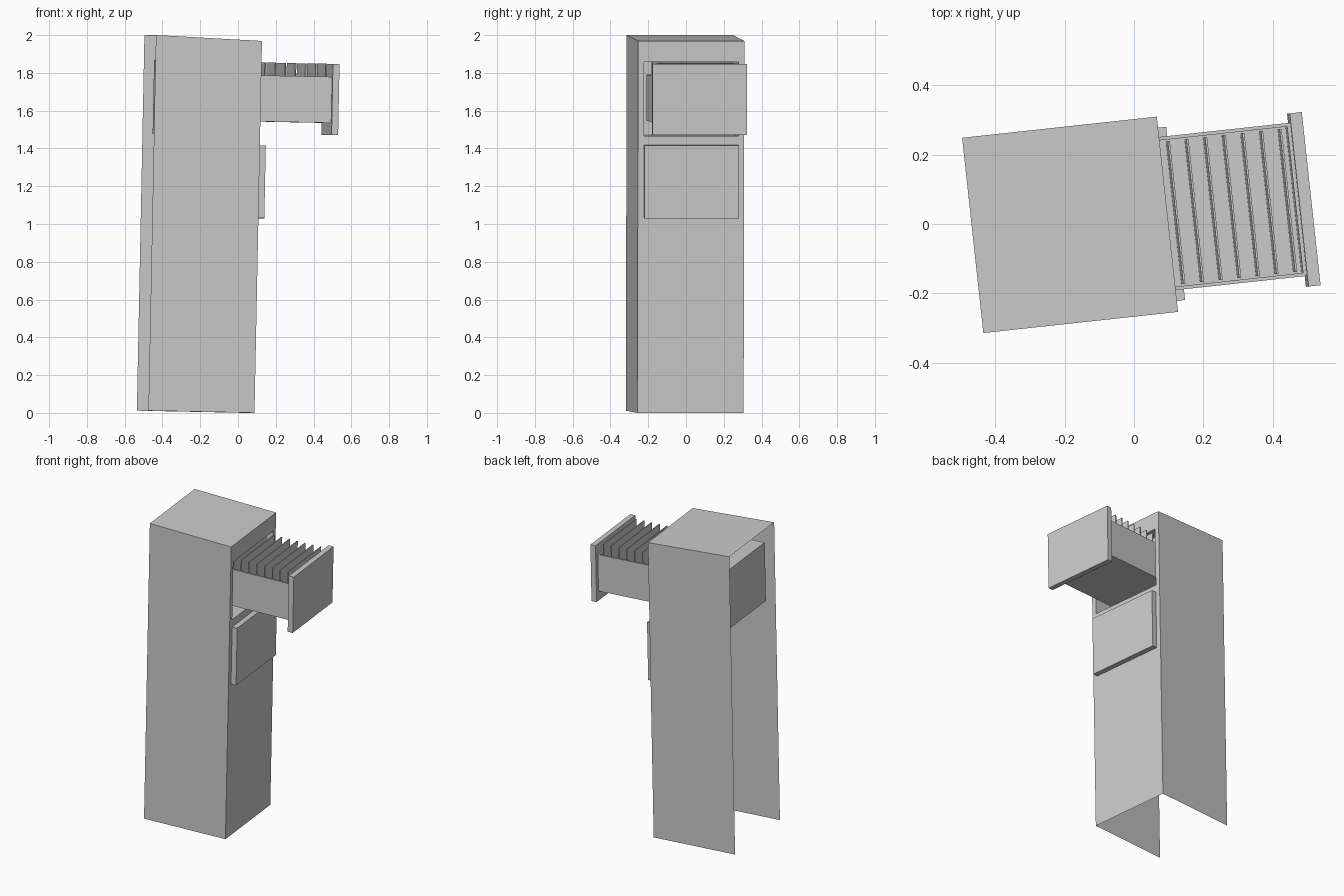
import bpy, bmesh
from math import radians
from mathutils import Matrix

if "Cube" in bpy.data.objects:
    bpy.data.objects.remove(bpy.data.objects["Cube"])

# Whole cabinet is yawed and leans slightly toward its drawer side (local x = drawer direction)
POSE = Matrix.Rotation(radians(6.2), 4, 'Z') @ Matrix.Rotation(radians(1.16), 4, 'Y')
POSE = Matrix.Translation((0, 0, 0.0015)) @ POSE
YC = 0.0175                      # local centre line of the cabinet
FRONT, REAR = 0.059, -0.506      # local x of the front sheet and open rear
Z0, Z1 = 1.467, 1.857            # upper drawer opening


def finish(name, bm):
    mesh = bpy.data.meshes.new(name)
    bm.to_mesh(mesh)
    bm.free()
    ob = bpy.data.objects.new(name, mesh)
    ob.matrix_world = POSE
    bpy.context.collection.objects.link(ob)
    return ob


def box(name, x0, x1, half, z0, z1, yc=YC):
    bm = bmesh.new()
    bmesh.ops.create_cube(bm, size=1)
    for v in bm.verts:
        v.co = (x0 + (x1 - x0) * (v.co.x + .5), yc + v.co.y * 2 * half,
                z0 + (z1 - z0) * (v.co.z + .5))
    return finish(name, bm)


def ring(bm, x, half, z0, z1):
    return [bm.verts.new((x, YC + s * half, z)) for s, z in
            ((-1, z0), (1, z0), (1, z1), (-1, z1))]


# Cabinet shell: open back and bottom, with a recessed bay for the upper drawer
bm = bmesh.new()
outer = ring(bm, FRONT, 0.283, 0, 1.969)
rear = ring(bm, REAR, 0.283, 0, 1.989)
hole = ring(bm, FRONT, 0.252, Z0, Z1)
bay = ring(bm, -0.455, 0.252, Z0, Z1)
for i in range(4):
    j = (i + 1) % 4
    bm.faces.new((outer[i], outer[j], hole[j], hole[i]))
    bm.faces.new((hole[i], hole[j], bay[j], bay[i]))
    if i:                                    # no bottom sheet
        bm.faces.new((rear[i], rear[j], outer[j], outer[i]))
bm.faces.new(bay)
finish("cabinet_shell", bm)

# Drawer fronts
box("lower_drawer_front", FRONT, 0.094, 0.251, 1.031, 1.417)
box("upper_drawer_front", 0.443, 0.478, 0.251, 1.480, 1.856)

# Open tray of the pulled-out drawer
TX0, TX1, TZ0, TZ1, T = -0.11, 0.443, 1.543, 1.787, 0.010
box("tray_floor", TX0, TX1, 0.222, TZ0, TZ0 + T, YC + .002)
for side, s in (("near", -1), ("far", 1)):
    box("tray_side_" + side, TX0, TX1, T / 2, TZ0, TZ1, YC + .002 + s * (0.222 - T / 2))
box("tray_back", TX0, TX0 + T, 0.212, TZ0, TZ1, YC + .002)
box("tray_front", TX1 - T, TX1, 0.212, TZ0, TZ1, YC + .002)

# Row of hanging files
for i in range(-2, 7):
    x = 0.088 + 0.054 * i
    box(f"file_{i + 3}", x - .003, x + .003, 0.207, TZ0 + .02, 1.856, YC + .002)
